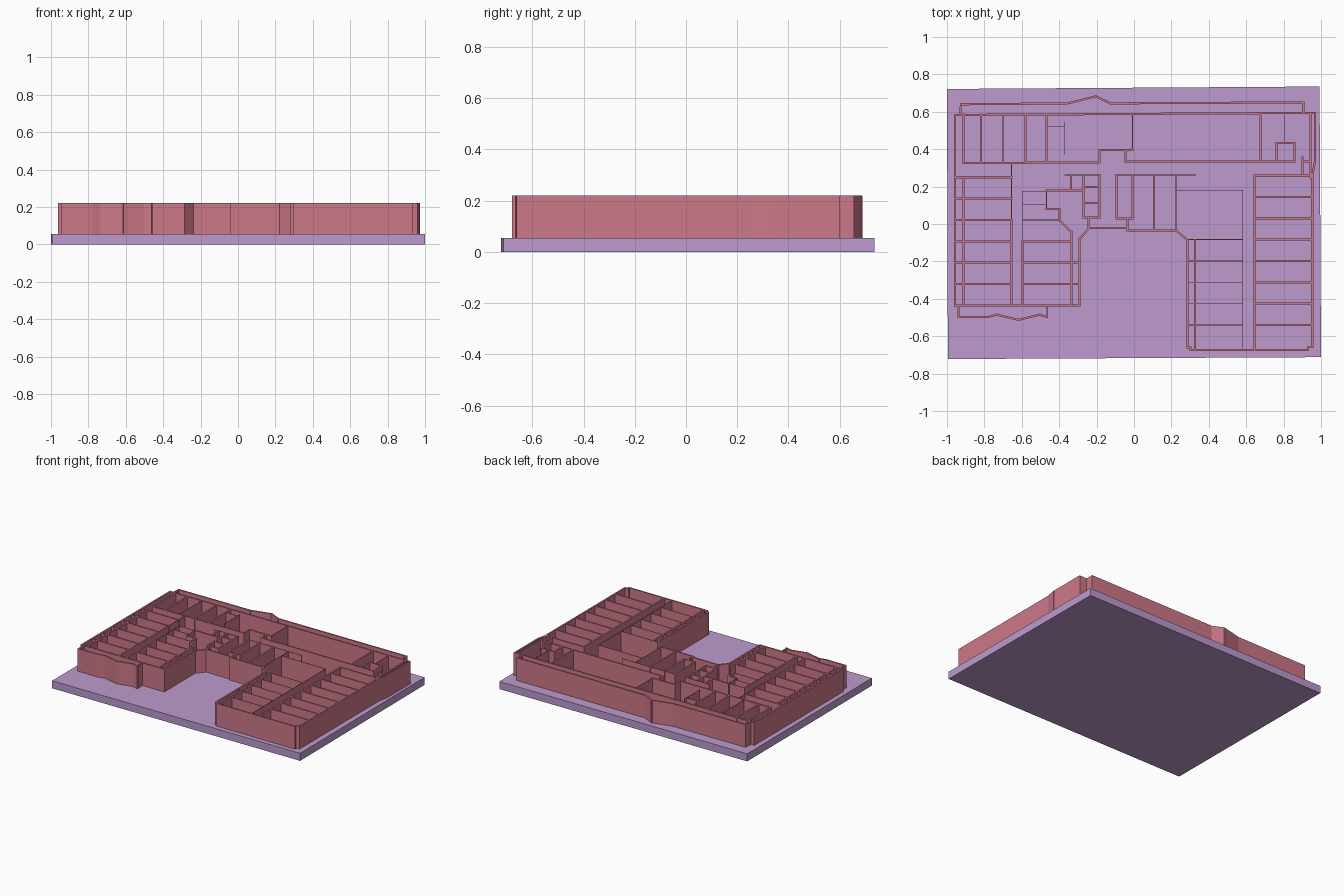
import bpy, bmesh
from mathutils import Vector

SLAB_TOP, WALL_TOP = 0.055, 0.22
THICK, THIN = 0.011, 0.004


def material(name, rgb):
    m = bpy.data.materials.new(name)
    m.diffuse_color = (*rgb, 1)
    return m


def prism(bm, pts, z0, z1):
    """Extrude a counter-clockwise outline between two heights."""
    low = [bm.verts.new((x, y, z0)) for x, y in pts]
    high = [bm.verts.new((x, y, z1)) for x, y in pts]
    bm.faces.new(low[::-1])
    bm.faces.new(high)
    n = len(pts)
    for i in range(n):
        j = (i + 1) % n
        bm.faces.new((low[i], low[j], high[j], high[i]))


def finish(bm, name, mat):
    mesh = bpy.data.meshes.new(name)
    bm.to_mesh(mesh)
    bm.free()
    mesh.materials.append(mat)
    ob = bpy.data.objects.new(name, mesh)
    bpy.context.collection.objects.link(ob)


def walls(name, thick=(), thin=()):
    """Raise upright walls along plan polylines."""
    bm = bmesh.new()
    for paths, t in ((thick, THICK), (thin, THIN)):
        for path in paths:
            for a, b in zip(path, path[1:]):
                a, b = Vector(a), Vector(b)
                d = (b - a).normalized() * t / 2
                s = Vector((-d.y, d.x))
                a, b = a - d, b + d
                prism(bm, [a - s, b - s, b + s, a + s], SLAB_TOP, WALL_TOP)
    finish(bm, name, wall_mat)


def row(y, x0, x1):
    return [(x0, y), (x1, y)]


def col(x, y0, y1):
    return [(x, y0), (x, y1)]


wall_mat = material("rose wall", (0.61, 0.19, 0.25))
slab_mat = material("lilac slab", (0.51, 0.325, 0.62))

# Ground slab, slightly skewed
bm = bmesh.new()
prism(bm, [(-0.995, -0.722), (1.0, -0.712), (0.992, 0.735), (-1.0, 0.722)], 0, SLAB_TOP)
finish(bm, "ground_slab", slab_mat)

# Rear range: back wall, gallery, rooms along it
walls("rear_gallery", [
    [(-0.93, 0.585), (-0.925, 0.64), (-0.355, 0.645), (-0.205, 0.682),
     (-0.125, 0.645), (0.905, 0.65), (0.905, 0.595)],
    [(-0.957, 0.583), (0.965, 0.594)],
])
walls("rear_rooms", [
    [(-0.912, 0.325), (-0.185, 0.33), (-0.185, 0.395), (-0.008, 0.397)],
    [(-0.045, 0.395), (-0.045, 0.335), (0.858, 0.335)],
    [(0.762, 0.335), (0.762, 0.433), (0.858, 0.433), (0.858, 0.335)],
    [(0.9, 0.355), (0.9, 0.26)], row(0.335, 0.9, 0.943),
    [(0.967, 0.593), (0.967, 0.33), (0.953, 0.26)],
    col(0.943, 0.593, 0.25), col(0.677, 0.593, 0.335),
] + [col(x, 0.585, 0.327) for x in (-0.912, -0.817, -0.58, -0.468)], [
    col(-0.70, 0.585, 0.327), col(-0.008, 0.585, 0.397), col(0.803, 0.593, 0.433),
    row(0.523, -0.468, -0.37), col(-0.37, 0.545, 0.37),
])

# Left wing: two rows of rooms either side of a corridor
left_rows = [0.25 - 0.1142 * i for i in range(7)]
walls("left_wing", [
    col(-0.957, 0.583, -0.435), col(-0.912, 0.25, -0.435),
    col(-0.655, 0.02, -0.435), col(-0.595, -0.09, -0.435),
    col(-0.335, -0.04, -0.435), col(-0.292, -0.08, -0.435),
    row(-0.435, -0.655, -0.595),
] + [row(y, -0.957, -0.655) for y in left_rows]
  + [row(y, -0.595, -0.292 if i else -0.335) for i, y in enumerate(left_rows[3:])],
    [col(-0.655, 0.327, 0.02), col(-0.595, 0.175, -0.09)])
walls("left_front_porch", [
    [(-0.938, -0.435), (-0.938, -0.497), (-0.78, -0.497), (-0.735, -0.485),
     (-0.618, -0.512), (-0.505, -0.485), (-0.465, -0.497)],
], [col(-0.465, -0.497, -0.435)])

# Right wing: long outer row and shorter inner row
right_rows = [0.145 - 0.1142 * i for i in range(7)]
walls("right_wing", [
    [(0.645, -0.672), (0.645, 0.258), (0.953, 0.258), (0.953, -0.657),
     (0.93, -0.66), (0.93, -0.674), (0.302, -0.674), (0.302, -0.66), (0.285, -0.66),
     (0.285, -0.085)],
    col(0.325, -0.085, -0.672),
] + [row(y, 0.645, 0.953) for y in right_rows], [
    col(0.582, 0.18, -0.672), row(0.18, 0.225, 0.582),
] + [row(y, 0.285, 0.582) for y in right_rows[2:]])

# Middle range: courtyard front and small rooms
walls("courtyard_front", [
    [(-0.292, -0.08), (-0.24, -0.022), (-0.035, -0.022), (-0.035, -0.035),
     (0.225, -0.035), (0.285, -0.085)],
])
walls("middle_rooms", [
    [(-0.185, 0.262), (-0.185, 0.035), (-0.27, 0.035), (-0.27, 0.262)],
    row(0.197, -0.27, -0.185), row(0.112, -0.27, -0.185),
    [(-0.093, 0.262), (-0.093, 0.03), (-0.008, 0.03), (-0.008, 0.262)],
    [(-0.468, 0.08), (-0.398, 0.08), (-0.398, 0.02), (-0.338, -0.04)],
    col(-0.243, 0.035, -0.022), col(-0.035, 0.03, -0.035),
    col(0.107, 0.262, -0.035), col(-0.338, 0.262, 0.18), row(0.178, -0.468, -0.27),
], [
    row(0.262, -0.37, -0.185), row(0.262, -0.093, 0.33),
    col(0.225, 0.262, -0.035), row(0.175, -0.595, -0.468),
    col(-0.468, 0.175, 0.08), row(0.105, -0.595, -0.468), row(0.022, -0.595, -0.398),
])
